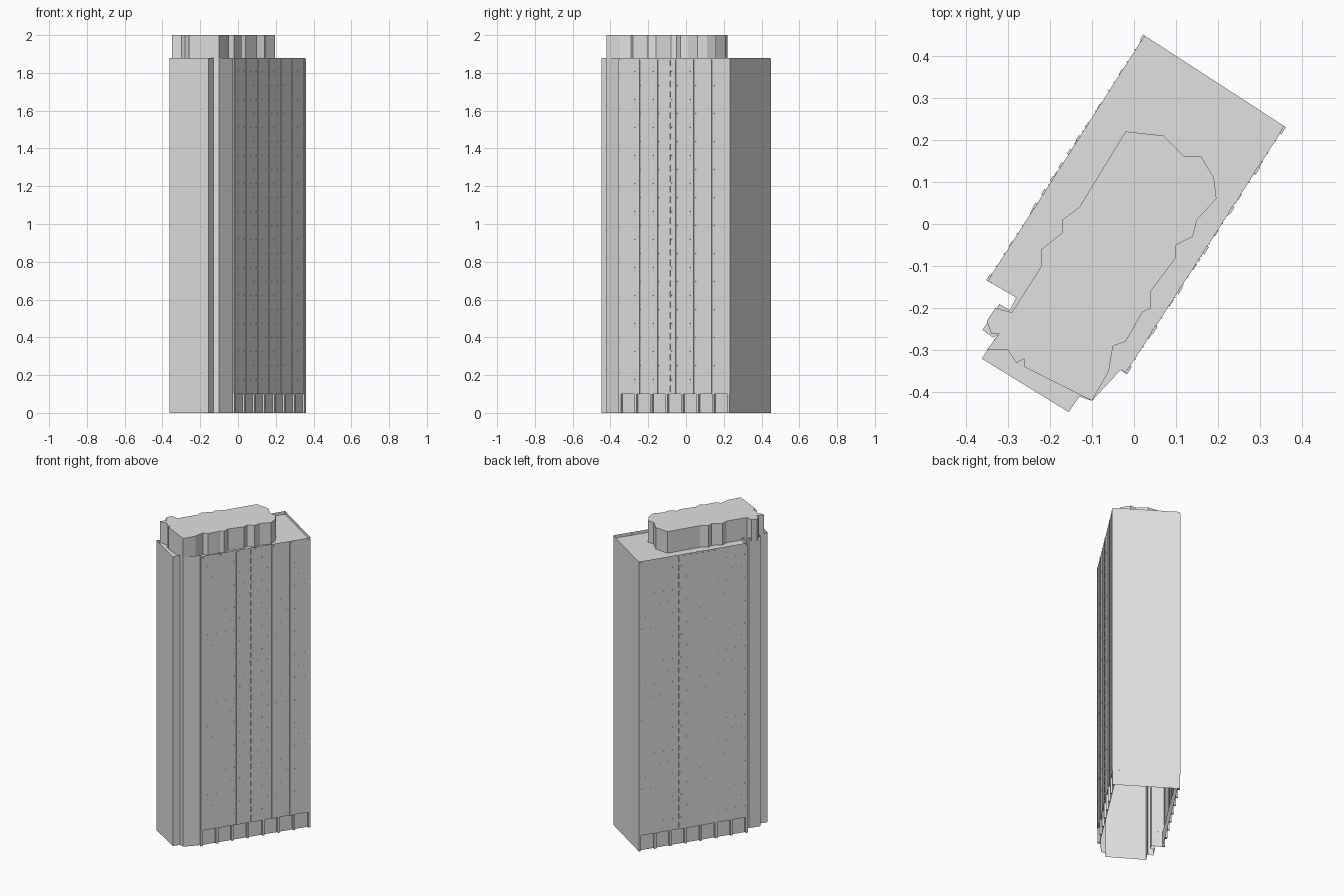
import bpy
import bmesh
from mathutils import Vector, Matrix

cube = bpy.data.objects.get("Cube")
if cube:
    bpy.data.objects.remove(cube, do_unlink=True)

# One plain concrete colour
GREY = (0.75, 0.75, 0.75, 1)
concrete = bpy.data.materials.new("pale_concrete")
concrete.use_nodes = True
concrete.diffuse_color = GREY
concrete.node_tree.nodes["Principled BSDF"].inputs["Base Color"].default_value = GREY

TOP, ROOF, WALL, BASE = 2.0, 1.86, 1.88, 0.1
RECESS = 0.012


def finish(name, bm):
    mesh = bpy.data.meshes.new(name)
    bm.to_mesh(mesh)
    bm.free()
    mesh.materials.append(concrete)
    obj = bpy.data.objects.new(name, mesh)
    bpy.context.collection.objects.link(obj)
    return obj


def ring(bm, outline, z):
    return [bm.verts.new((p[0], p[1], z)) for p in outline]


def walls(bm, outline, low, high):
    """Open sheet of walls around a counter-clockwise outline."""
    a, b = ring(bm, outline, low), ring(bm, outline, high)
    for i in range(len(a)):
        j = (i + 1) % len(a)
        bm.faces.new((a[i], a[j], b[j], b[i]))
    return b


# Plan outlines, counter-clockwise from the back left corner
footprint = [Vector(p) for p in (
    (0.025, 0.448), (-0.348, -0.135), (-0.28, -0.175), (-0.295, -0.205),
    (-0.32, -0.19), (-0.36, -0.252), (-0.335, -0.27), (-0.325, -0.265),
    (-0.362, -0.32), (-0.155, -0.447), (-0.13, -0.41), (-0.1, -0.42),
    (-0.03, -0.345), (-0.02, -0.355), (0.358, 0.232))]
crown = (
    (-0.02, 0.22), (-0.13, 0.04), (-0.17, 0.01), (-0.17, -0.02),
    (-0.22, -0.06), (-0.22, -0.1), (-0.29, -0.21), (-0.33, -0.2),
    (-0.35, -0.23), (-0.34, -0.26), (-0.32, -0.26), (-0.35, -0.3),
    (-0.3, -0.3), (-0.28, -0.33), (-0.26, -0.32), (-0.26, -0.34),
    (-0.1, -0.42), (-0.06, -0.35), (-0.05, -0.29), (-0.02, -0.28),
    (0.02, -0.21), (0.04, -0.2), (0.04, -0.16), (0.1, -0.08),
    (0.1, -0.05), (0.14, -0.03), (0.15, 0.01), (0.196, 0.06),
    (0.19, 0.11), (0.16, 0.16), (0.12, 0.16), (0.07, 0.21))

back_left, front_left = footprint[0], footprint[1]
front_right, back_right = footprint[-2], footprint[-1]
along = (back_right - front_right).normalized()
out = Vector((along.y, -along.x))

# Tower shell, roof deck sunk behind the thin parapet
bm = bmesh.new()
walls(bm, footprint, BASE, WALL)
finish("tower_walls", bm)
bm = bmesh.new()
bm.faces.new(ring(bm, footprint, ROOF))
finish("roof_deck", bm)

# Irregular plant room on the roof
bm = bmesh.new()
bm.faces.new(walls(bm, crown, ROOF, TOP))
finish("roof_plant_room", bm)

# Ground storey, set back on both long sides
inner = list(footprint)
for i, side in ((0, 1), (1, 1), (-2, -1), (-1, -1)):
    inner[i] = footprint[i] + out * RECESS * side
bm = bmesh.new()
walls(bm, inner, 0, BASE)
for i in (0, -2):
    j = i + 1
    bm.faces.new(ring(bm, (footprint[i], footprint[j], inner[j], inner[i]), BASE))
finish("ground_storey", bm)


def add_box(bm, start, end, normal, t, width, low, high, inside, proud):
    """Upright box at fraction t of a facade, from inside to proud of it."""
    run = (end - start).normalized()
    mid = start.lerp(end, t) + normal * (proud - inside) / 2
    frame = Matrix((
        (run.x * width, normal.x * (proud + inside), 0, mid.x),
        (run.y * width, normal.y * (proud + inside), 0, mid.y),
        (0, 0, high - low, (low + high) / 2),
        (0, 0, 0, 1)))
    bmesh.ops.create_cube(bm, size=1, matrix=frame)


def facade(side, start, end, normal, fins, fin_width, dash):
    # Piers between the seven ground bays
    bm = bmesh.new()
    for i in range(8):
        t = 0.01 + 0.98 * i / 7
        add_box(bm, start, end, normal, t, 0.014, 0, BASE, RECESS, 0.002)
    finish(side + "_ground_piers", bm)

    # Tall shallow fins
    bm = bmesh.new()
    for t in fins:
        add_box(bm, start, end, normal, t, fin_width, BASE, WALL - 0.01, 0.002, 0.004)
    finish(side + "_fins", bm)

    # Column of louvres
    bm = bmesh.new()
    rows = 32
    step = (WALL - BASE) / rows
    for i in range(rows):
        z = BASE + i * step
        add_box(bm, start, end, normal, dash, 0.006, z + step * 0.2, z + step * 0.8, 0.002, 0.003)
    finish(side + "_louvres", bm)

    # Small studs at each floor
    bm = bmesh.new()
    for i in range(1, 24):
        for k in range(12):
            t = (k + 0.3 + 0.4 * (i % 2)) / 12
            z = BASE + i * (WALL - BASE) / 24
            add_box(bm, start, end, normal, t, 0.003, z, z + 0.004, 0.001, 0.002)
    finish(side + "_studs", bm)


facade("left", front_right, back_right, out,
       [0.015 + 0.97 * i / 6 for i in range(7)], 0.02, 0.46)
facade("right", back_left, front_left, -out,
       [0.01, 0.99] + [0.42 + 0.055 * i for i in range(6)], 0.014, 0.37)
